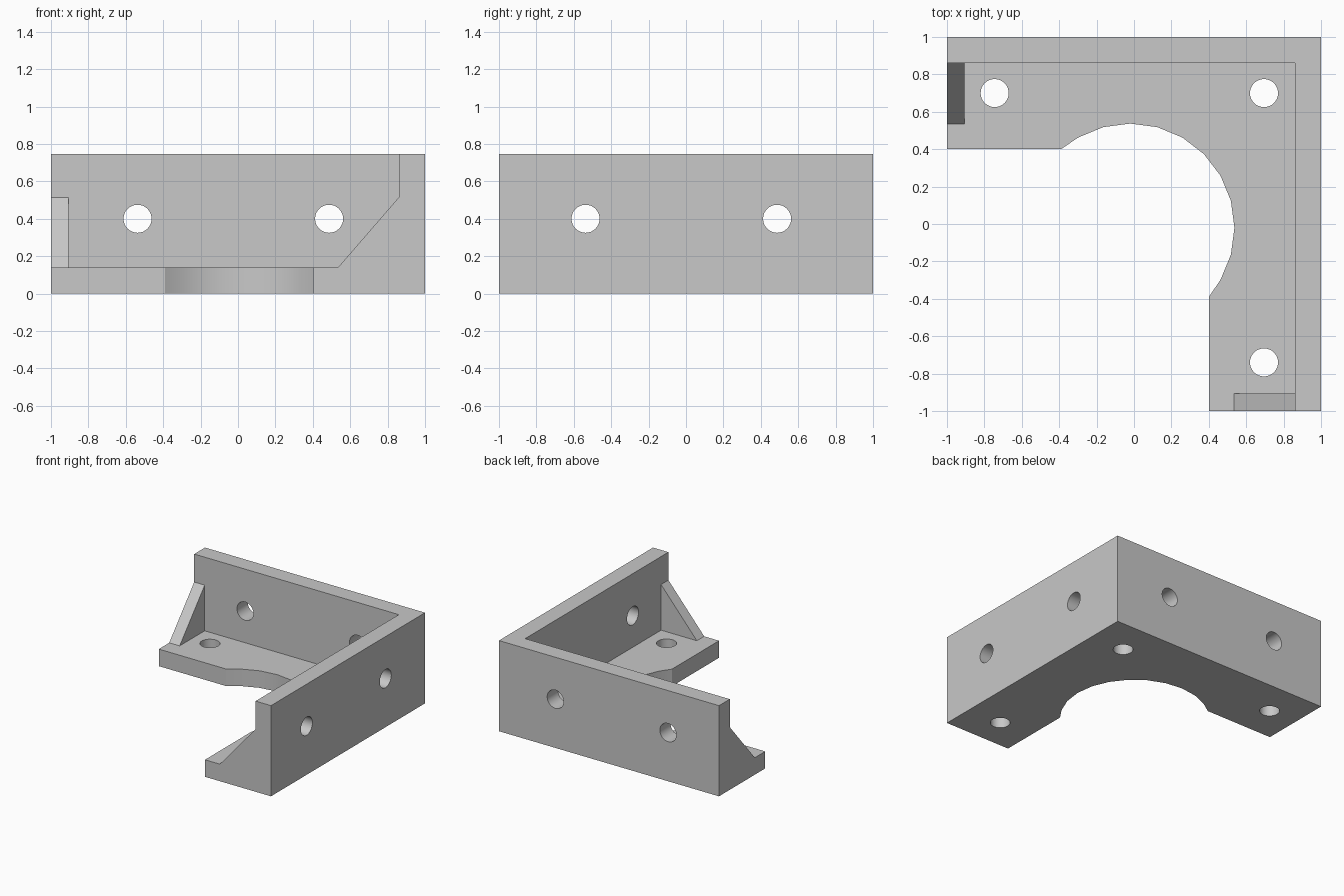
import bpy
import bmesh
from math import cos, sin, radians, pi
from mathutils import Vector

if "Cube" in bpy.data.objects:
    bpy.data.objects.remove(bpy.data.objects["Cube"], do_unlink=True)

HEIGHT, FLOOR, INNER = 0.745, 0.14, 0.86     # wall top, plate top, inner wall face
RIB_END, RIB_TOP, RIB_FOOT = -0.905, 0.515, 0.535
HOLE_R = 0.075

grey = bpy.data.materials.new("plain grey")
grey.use_nodes = True
colour = (0.58, 0.58, 0.58, 1)
grey.diffuse_color = colour
grey.node_tree.nodes["Principled BSDF"].inputs["Base Color"].default_value = colour


def prism(name, points, direction):
    """Solid made by extruding a closed outline along a direction."""
    bm = bmesh.new()
    face = bm.faces.new([bm.verts.new(p) for p in points])
    ext = bmesh.ops.extrude_face_region(bm, geom=[face])
    moved = [v for v in ext["geom"] if isinstance(v, bmesh.types.BMVert)]
    bmesh.ops.translate(bm, vec=Vector(direction), verts=moved)
    bmesh.ops.recalc_face_normals(bm, faces=bm.faces[:])
    mesh = bpy.data.meshes.new(name)
    bm.to_mesh(mesh)
    bm.free()
    mesh.materials.append(grey)
    obj = bpy.data.objects.new(name, mesh)
    bpy.context.collection.objects.link(obj)
    return obj


def cut(target, cutter):
    """Subtract a cutter from the target and discard it."""
    cutter.hide_render = True
    mod = target.modifiers.new("cut", 'BOOLEAN')
    mod.operation = 'DIFFERENCE'
    mod.solver = 'EXACT'
    mod.object = cutter
    bpy.context.view_layer.objects.active = target
    bpy.ops.object.modifier_apply(modifier=mod.name)
    bpy.data.objects.remove(cutter, do_unlink=True)


def ring(segments=32):
    return [(HOLE_R * cos(2 * pi * i / segments), HOLE_R * sin(2 * pi * i / segments))
            for i in range(segments)]


# L-shaped block with the round opening in its inner corner
arc = [(-0.02 + 0.557 * cos(radians(a)), -0.02 + 0.557 * sin(radians(a)))
       for a in range(120, -31, -15)]
outline = [(-1, 0.4), (-0.39, 0.4)] + arc + [(0.4, -0.39), (0.4, -1), (1, -1), (1, 1), (-1, 1)]
bracket = prism("corner_bracket", [(x, y, 0) for x, y in outline], (0, 0, HEIGHT))

# Pocket between the walls, stopping short of the end ribs
pocket = [(RIB_END, RIB_END), (INNER, RIB_END), (INNER, INNER), (RIB_END, INNER)]
cut(bracket, prism("pocket_cutter", [(x, y, FLOOR) for x, y in pocket], (0, 0, 1)))

# Space above each sloping end rib
slope = [(0.2, FLOOR), (RIB_FOOT, FLOOR), (INNER, RIB_TOP), (INNER, 1), (0.2, 1)]
cut(bracket, prism("left_rib_cutter", [(-1.1, s, z) for s, z in slope], (0.5, 0, 0)))
cut(bracket, prism("front_rib_cutter", [(s, -1.1, z) for s, z in slope], (0, 0.5, 0)))

# Screw holes through the plate
for cx, cy in [(-0.745, 0.7), (0.695, 0.7), (0.695, -0.74)]:
    cut(bracket, prism("plate_hole", [(cx + a, cy + b, -0.1) for a, b in ring()], (0, 0, 0.4)))

# Screw holes through both walls
for c in (-0.537, 0.487):
    cut(bracket, prism("back_hole", [(c + a, 0.7, 0.4 + b) for a, b in ring()], (0, 0.5, 0)))
    cut(bracket, prism("side_hole", [(0.7, c + a, 0.4 + b) for a, b in ring()], (0.5, 0, 0)))

# Smooth the round surfaces, keep the edges crisp
bpy.ops.object.select_all(action='DESELECT')
bracket.select_set(True)
bpy.context.view_layer.objects.active = bracket
bpy.ops.object.shade_smooth_by_angle(angle=radians(25))
